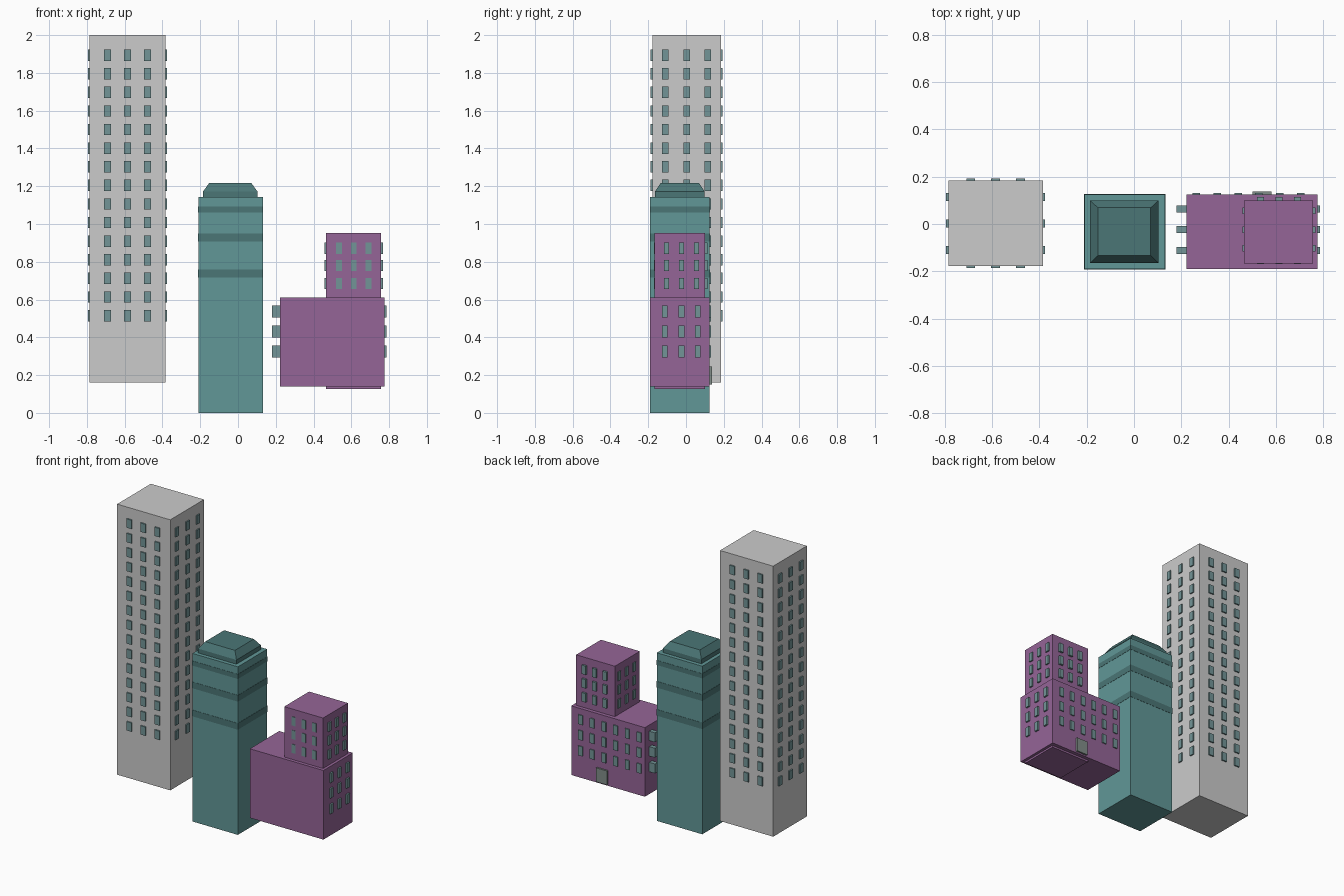
import bpy, bmesh
from mathutils import Vector, Matrix

if "Cube" in bpy.data.objects:
    bpy.data.objects.remove(bpy.data.objects["Cube"])


def material(name, rgb):
    m = bpy.data.materials.new(name)
    m.diffuse_color = (*rgb, 1)
    m.use_nodes = True
    m.node_tree.nodes["Principled BSDF"].inputs["Base Color"].default_value = m.diffuse_color
    return m


TEAL = material("teal", (0.12, 0.31, 0.31))
DARK = material("dark_teal", (0.07, 0.18, 0.18))
GLASS = material("glass", (0.17, 0.30, 0.31))
PURPLE = material("purple", (0.30, 0.13, 0.31))
DOOR = material("door_grey", (0.22, 0.27, 0.25))


def boxes(name, spans, mat=None):
    """One object made of boxes, each given as ((x0, x1), (y0, y1), (z0, z1))."""
    bm = bmesh.new()
    for s in spans:
        c = Vector([(a + b) / 2 for a, b in s])
        d = Vector([b - a for a, b in s])
        bmesh.ops.create_cube(bm, size=1, matrix=Matrix.Translation(c) @ Matrix.Diagonal((*d, 1)))
    me = bpy.data.meshes.new(name)
    bm.to_mesh(me)
    bm.free()
    ob = bpy.data.objects.new(name, me)
    bpy.context.collection.objects.link(ob)
    if mat:
        me.materials.append(mat)
    return ob


def windows(name, axis, depth, cols, rows, w, h):
    """Grid of panes on a wall: axis is the wall normal, depth its (inner, outer) span."""
    spans = []
    for c in cols:
        for z in rows:
            across, up = (c - w / 2, c + w / 2), (z - h / 2, z + h / 2)
            spans.append((depth, across, up) if axis == "x" else (across, depth, up))
    boxes(name, spans, GLASS)


# Tall grey tower with windows on all four sides
boxes("grey_tower", [((-0.785, -0.385), (-0.178, 0.184), (0.16, 2.0))])
rows = [0.515 + i * 0.0985 for i in range(15)]
xs, ys = (-0.69, -0.585, -0.48), (-0.11, 0.003, 0.115)
windows("grey_front_windows", "y", (-0.187, -0.17), xs, rows, 0.037, 0.06)
windows("grey_back_windows", "y", (0.175, 0.193), xs, rows, 0.037, 0.06)
windows("grey_left_windows", "x", (-0.794, -0.775), ys, rows, 0.034, 0.06)
windows("grey_right_windows", "x", (-0.395, -0.377), ys, rows, 0.034, 0.06)

# Teal tower with dark bands
boxes("teal_tower", [((-0.21, 0.132), (-0.19, 0.125), (0, 1.143))], TEAL)
boxes("teal_bands", [((-0.2115, 0.1335), (-0.1915, 0.1265), z)
                     for z in ((0.716, 0.759), (0.907, 0.95), (1.061, 1.093))], DARK)

# Teal roof: low plinth with a tapered top
roof = boxes("teal_roof", [((-0.185, 0.103), (-0.164, 0.099), (1.14, 1.172))], DARK)
bm = bmesh.new()
bm.from_mesh(roof.data)
top = max(bm.faces, key=lambda f: f.calc_center_median().z)
new = bmesh.ops.extrude_discrete_faces(bm, faces=[top])["faces"][0]
mid = new.calc_center_median()
for v in new.verts:
    v.co.x = mid.x + (v.co.x - mid.x) * 0.775
    v.co.y = mid.y + (v.co.y - mid.y) * 0.77
    v.co.z = 1.217
bm.to_mesh(roof.data)
bm.free()

# Purple building: wide base and a tower running through it
boxes("purple_base", [((0.222, 0.776), (-0.19, 0.125), (0.14, 0.61))], PURPLE)
boxes("purple_tower", [((0.465, 0.757), (-0.167, 0.1), (0.127, 0.953))], PURPLE)

# Base windows: left ones stand out far, none on the front
rows = (0.324, 0.431, 0.536)
ys = (-0.112, -0.024, 0.063)
windows("base_left_windows", "x", (0.179, 0.223), ys, rows, 0.03, 0.064)
windows("base_right_windows", "x", (0.765, 0.787), ys, rows, 0.03, 0.064)
windows("base_back_windows", "y", (0.115, 0.132),
        [0.264 + i * 0.088 for i in range(6)], rows, 0.032, 0.064)
boxes("back_door", [((0.5, 0.582), (0.115, 0.137), (0.15, 0.245))], DOOR)

# Tower windows on all four sides
rows = (0.685, 0.78, 0.872)
xs, ys = (0.535, 0.613, 0.691), (-0.103, -0.024, 0.056)
windows("tower_front_windows", "y", (-0.17, -0.16), xs, rows, 0.03, 0.06)
windows("tower_back_windows", "y", (0.09, 0.114), xs, rows, 0.03, 0.06)
windows("tower_left_windows", "x", (0.459, 0.475), ys, rows, 0.028, 0.06)
windows("tower_right_windows", "x", (0.745, 0.767), ys, rows, 0.028, 0.06)
